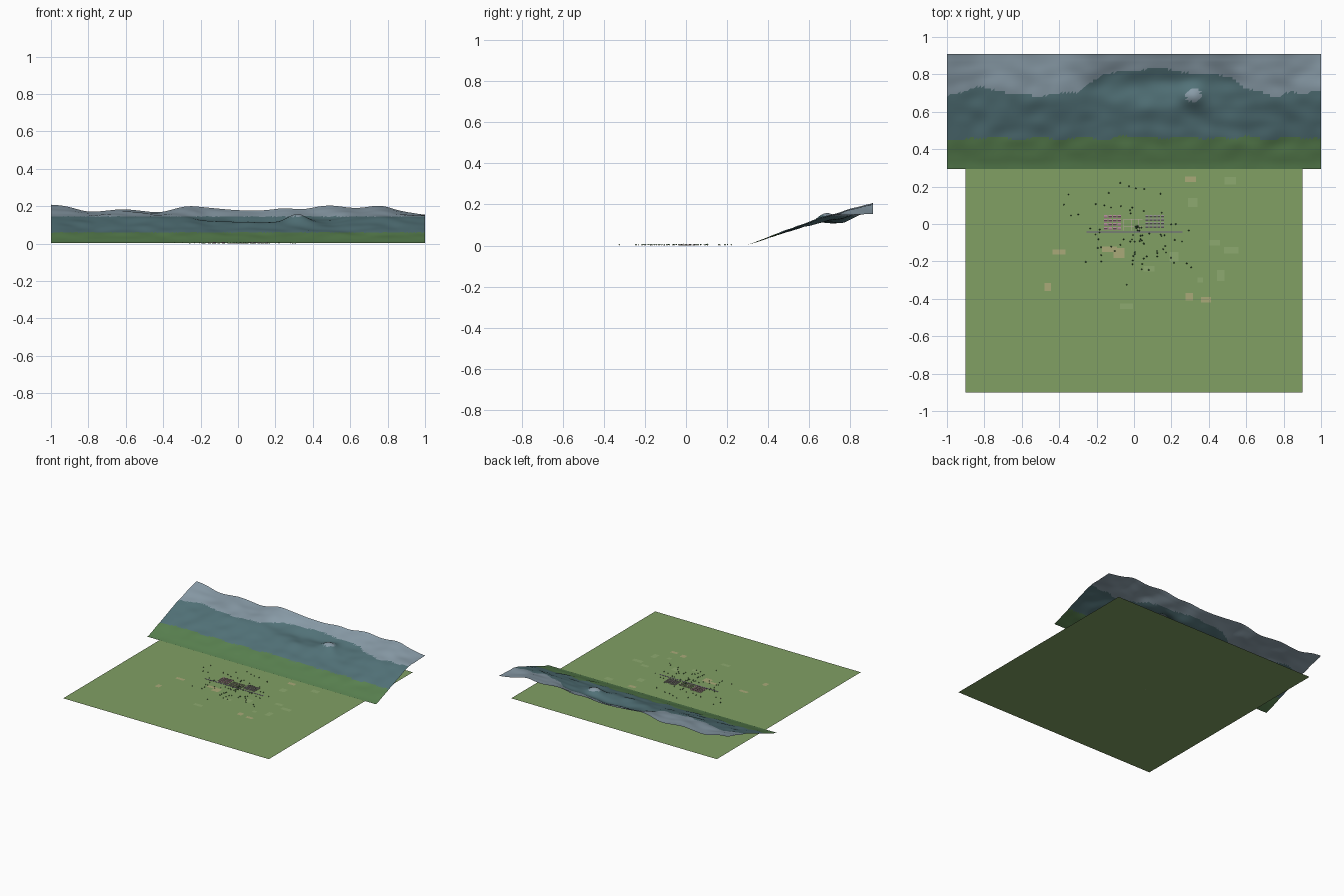
import bpy, bmesh, math, random
from mathutils import Vector, Matrix, noise

if "Cube" in bpy.data.objects:
    bpy.data.objects.remove(bpy.data.objects["Cube"])

random.seed(4)


def mat(name, r, g, b):
    m = bpy.data.materials.new(name)
    m.diffuse_color = (r, g, b, 1)
    m.use_nodes = True
    m.node_tree.nodes["Principled BSDF"].inputs["Base Color"].default_value = m.diffuse_color
    return m


GRASS = mat("grass", .22, .35, .127)
FIELD = mat("field", .40, .40, .19)
FIELD2 = mat("field_green", .27, .40, .16)
LOW = mat("hill_green", .10, .22, .08)
MID = mat("hill_teal", .085, .17, .19)
HIGH = mat("hill_grey", .25, .33, .39)
ROAD = mat("road", .15, .11, .22)
WALL = mat("wall", .50, .42, .38)
PINK = mat("roof_pink", .42, .24, .30)
SLATE = mat("roof_slate", .28, .26, .27)
LEAF = mat("leaf", .04, .12, .04)
BARK = mat("bark", .12, .07, .04)


def finish(name, bm, *mats):
    me = bpy.data.meshes.new(name)
    bm.to_mesh(me)
    bm.free()
    for m in mats:
        me.materials.append(m)
    ob = bpy.data.objects.new(name, me)
    bpy.context.collection.objects.link(ob)
    return ob


def rect(bm, x, y, w, d, z, mi=0):
    v = [bm.verts.new((x + sx * w / 2, y + sy * d / 2, z))
         for sx, sy in ((-1, -1), (1, -1), (1, 1), (-1, 1))]
    bm.faces.new(v).material_index = mi


def box(bm, x, y, w, d, z0, z1, mi=0):
    m = Matrix.Translation((x, y, (z0 + z1) / 2)) @ Matrix.Diagonal((w, d, z1 - z0, 1))
    vs = bmesh.ops.create_cube(bm, size=1, matrix=m)["verts"]
    for f in {f for v in vs for f in v.link_faces}:
        f.material_index = mi


def house(bm, x, y, w, d, h):
    # walls with a gabled roof, ridge along x
    box(bm, x, y, w * .85, d * .85, 0, h * .6)
    a = [bm.verts.new((x + sx * w / 2, y + sy * d / 2, z)) for sx in (-1, 1)
         for sy, z in ((-1, h * .55), (0, h), (1, h * .55))]
    for ids in ((0, 3, 4, 1), (1, 4, 5, 2), (0, 1, 2), (3, 5, 4)):
        bm.faces.new([a[i] for i in ids]).material_index = 1


def lerp_keys(keys, t):
    for (a, va), (b, vb) in zip(keys, keys[1:]):
        if t <= b:
            return va + (vb - va) * (t - a) / (b - a)
    return keys[-1][1]


# ground plane
bm = bmesh.new()
rect(bm, 0, 0, 1.8, 1.8, 0)
finish("ground", bm, GRASS)

# hillside: ridge height and the line where the slope turns grey
RIDGE = [(-1, .208), (-.93, .203), (-.8, .166), (-.61, .185), (-.42, .163), (-.27, .203),
         (-.12, .187), (0, .177), (.12, .175), (.25, .190), (.34, .18), (.48, .206),
         (.63, .187), (.77, .206), (.86, .175), (1, .152)]
SNOW = [(-1, .68), (-.8, .74), (-.7, .69), (-.4, .68), (-.25, .72), (-.2, .77), (0, .82),
        (.1, .84), (.3, .80), (.5, .80), (.6, .72), (.8, .68), (1, .70)]


def smooth(keys, x):
    return sum(lerp_keys(keys, max(-1, min(1, x + o))) for o in (-.04, -.02, 0, .02, .04)) / 5


def height(x, y):
    prof = [(.295, 0), (.46, .06), (smooth(SNOW, x), .145), (.91, smooth(RIDGE, x))]
    h = sum(lerp_keys(prof, max(.295, min(.91, y + o))) for o in (-.03, 0, .03)) / 3
    if y > .90:
        h = prof[-1][1]
    d = math.exp(-((x - .13) / .3) ** 2)
    h += d * (.014 * math.exp(-((y - .62) / .06) ** 2) - .018 * math.exp(-((y - .76) / .06) ** 2))
    h += .04 * math.exp(-((x - .32) / .07) ** 2 - ((y - .69) / .06) ** 2)
    fade = min(1, (y - .295) / .15) * min(1, max(0, (.92 - y) / .1))
    h += .008 * fade * noise.noise(Vector((x * 9, y * 13, 3)))
    return max(h, 0)


NX, NY = 110, 40
bm = bmesh.new()
g = [[bm.verts.new((-1 + 2 * i / NX, .295 + .615 * j / NY,
                    height(-1 + 2 * i / NX, .295 + .615 * j / NY) + .001))
      for j in range(NY + 1)] for i in range(NX + 1)]
for i in range(NX):
    for j in range(NY):
        a, b, c, d = g[i][j], g[i + 1][j], g[i + 1][j + 1], g[i][j + 1]
        for tri in ((a, b, c), (a, c, d)):
            f = bm.faces.new(tri)
            z = sum(v.co.z for v in tri) / 3
            f.material_index = 0 if z < .06 else 1 if z < .145 else 2
            f.smooth = True
finish("hillside", bm, LOW, MID, HIGH)

# field patches
PATCHES = [(.302, .24, .06, .03), (.515, .23, .06, .04), (.315, .115, .05, .05),
           (-.4, -.15, .07, .027), (-.46, -.337, .035, .045), (-.04, -.44, .07, .03),
           (-.13, -.135, .08, .027), (-.08, -.155, .06, .055), (.08, -.24, .06, .03),
           (.214, -.175, .05, .05), (.43, -.10, .06, .03), (.52, -.14, .08, .035),
           (.465, -.275, .04, .06), (.355, -.30, .03, .027), (.295, -.39, .04, .04),
           (.385, -.405, .055, .027)]
bm = bmesh.new()
for k, p in enumerate(PATCHES):
    rect(bm, *p, .001 + k * .00003, 1 if 8 <= k <= 13 or k in (1, 2, 5) else 0)
finish("field_patches", bm, FIELD, FIELD2)

# main road
bm = bmesh.new()
box(bm, .003, -.043, .515, .006, 0, .0012)
finish("road", bm, ROAD)

# two blocks of houses
for name, x0, x1, y0, y1, nx, ny, roof in (
        ("west_houses", -.163, -.067, -.036, .05, 4, 4, PINK),
        ("east_houses", .06, .163, -.025, .05, 5, 4, SLATE)):
    bm = bmesh.new()
    sx, sy = (x1 - x0) / nx, (y1 - y0) / ny
    for i in range(nx):
        for j in range(ny):
            house(bm, x0 + (i + .5) * sx, y0 + (j + .5) * sy, sx * .75, sy * .75,
                  random.uniform(.005, .008))
    finish(name, bm, WALL, roof)

# central garden plots divided by low walls
bm = bmesh.new()
for i in range(6):
    box(bm, -.055 + .02 * i, -.005, .0015, .06, 0, .003)
for j in range(4):
    box(bm, -.005, -.035 + .02 * j, .1, .0015, 0, .003)
finish("garden_walls", bm, WALL)

# scattered trees and a small grove
bm = bmesh.new()
spots = [(random.gauss(-.03, .17), random.gauss(-.05, .12)) for _ in range(100)]
spots = [p for p in spots if abs(p[0]) < .38 and -.34 < p[1] < .25
         and not (abs(p[0]) < .17 and -.05 < p[1] < .055)]
spots += [(random.uniform(.0, .04), random.uniform(-.036, -.01)) for _ in range(12)]
for x, y in spots:
    h = random.uniform(.006, .009)
    box(bm, x, y, .0015, .0015, 0, h * .4, 1)
    bmesh.ops.create_cone(bm, cap_ends=True, segments=6, radius1=.004, radius2=0, depth=h * .75,
                          matrix=Matrix.Translation((x, y, h * .675)))
finish("trees", bm, LEAF, BARK)
